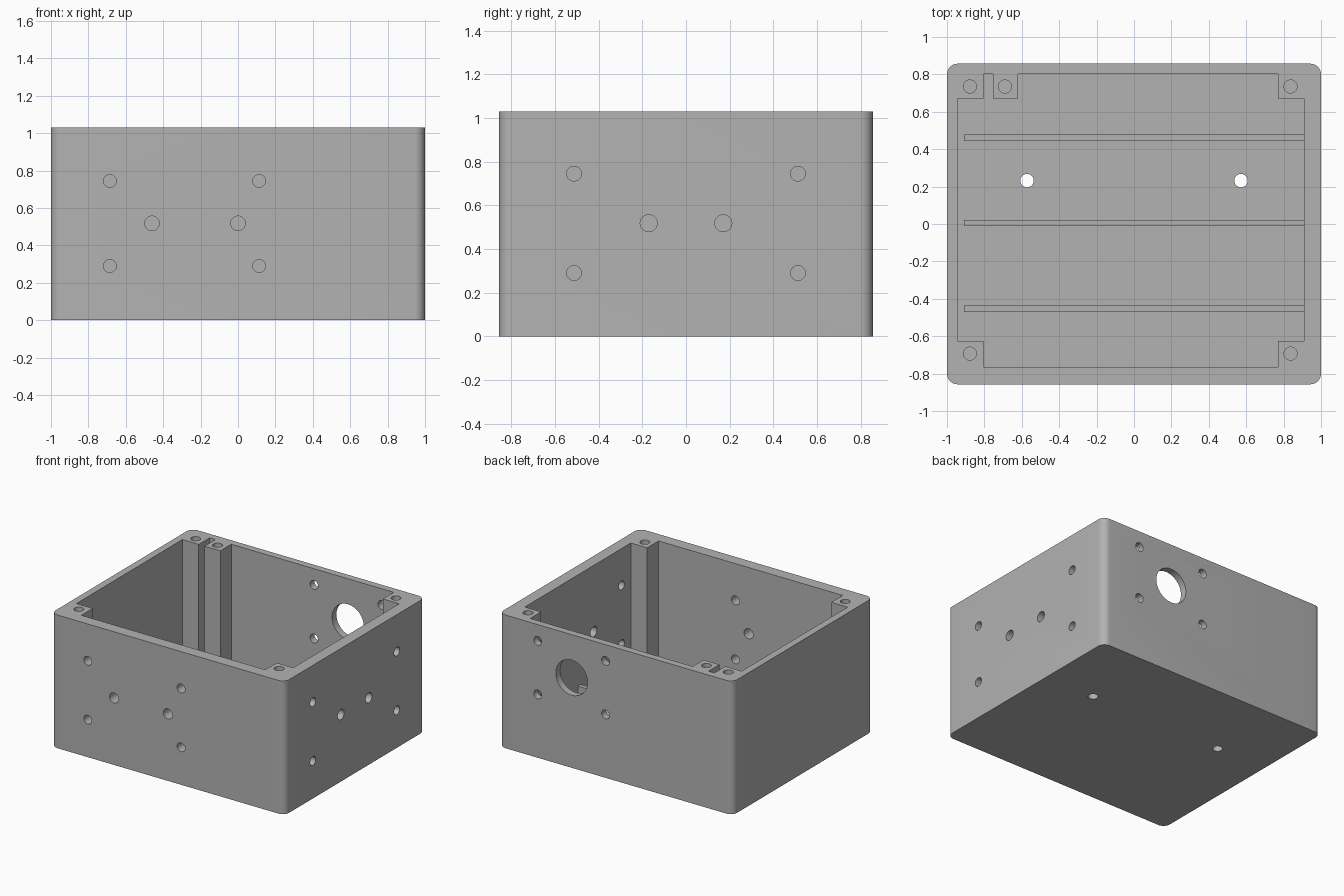
import bpy, bmesh
from math import radians
from mathutils import Matrix, Vector

if "Cube" in bpy.data.objects:
    bpy.data.objects.remove(bpy.data.objects["Cube"])

W, D, H = 1.0, 0.857, 1.03      # half width, half depth, height
FLOOR = 0.057

grey = bpy.data.materials.new("plain grey")
grey.use_nodes = True
grey.diffuse_color = (0.45, 0.45, 0.45, 1)
grey.node_tree.nodes["Principled BSDF"].inputs["Base Color"].default_value = grey.diffuse_color


def make_object(name, bm):
    bmesh.ops.recalc_face_normals(bm, faces=bm.faces)
    mesh = bpy.data.meshes.new(name)
    bm.to_mesh(mesh)
    bm.free()
    mesh.materials.append(grey)
    obj = bpy.data.objects.new(name, mesh)
    bpy.context.scene.collection.objects.link(obj)
    return obj


def block(bm, low, high):
    low, high = Vector(low), Vector(high)
    size = Matrix.Diagonal((*(high - low), 1))
    bmesh.ops.create_cube(bm, size=1, matrix=Matrix.Translation((low + high) / 2) @ size)


def drill(bm, centre, radius, length, axis):
    turn = {"x": Matrix.Rotation(radians(90), 4, "Y"),
            "y": Matrix.Rotation(radians(90), 4, "X"),
            "z": Matrix.Identity(4)}[axis]
    bmesh.ops.create_cone(bm, cap_ends=True, segments=32, radius1=radius, radius2=radius,
                          depth=length, matrix=Matrix.Translation(centre) @ turn)


# Outer body with rounded upright corners
bm = bmesh.new()
block(bm, (-W, -D, 0), (W, D, H))
upright = [e for e in bm.edges if abs(e.verts[0].co.z - e.verts[1].co.z) > 0.5]
bmesh.ops.bevel(bm, geom=upright, offset=0.057, segments=8, profile=0.5, affect="EDGES")
body = make_object("enclosure_body", bm)

# Cavity outline, stepping around the screw posts
outline = [(-0.945, -0.625), (-0.805, -0.625), (-0.805, -0.765), (0.77, -0.765),
           (0.77, -0.625), (0.91, -0.625), (0.91, 0.67), (0.77, 0.67),
           (0.77, 0.803), (-0.62, 0.803), (-0.62, 0.67), (-0.755, 0.67),
           (-0.755, 0.803), (-0.805, 0.803), (-0.805, 0.67), (-0.945, 0.67)]
bm = bmesh.new()
base = bm.faces.new([bm.verts.new((x, y, FLOOR)) for x, y in outline])
top = bmesh.ops.extrude_face_region(bm, geom=[base])["geom"]
bmesh.ops.translate(bm, vec=(0, 0, H), verts=[v for v in top if isinstance(v, bmesh.types.BMVert)])
cavity = make_object("cavity_cutter", bm)

# Drilled holes
SMALL, MEDIUM, LARGE = 0.034, 0.039, 0.136
bm = bmesh.new()
for z in (0.29, 0.745):
    for x in (-0.685, 0.113):                       # front mounting holes
        drill(bm, (x, -D, z), SMALL, 0.3, "y")
    for y in (-0.513, 0.513):                       # side mounting holes
        drill(bm, (W, y, z), SMALL, 0.3, "x")
for x in (-0.46, 0):
    drill(bm, (x, -D, 0.518), MEDIUM, 0.3, "y")
for y in (-0.171, 0.171):
    drill(bm, (W, y, 0.518), MEDIUM, 0.3, "x")
for x in (0.088, 0.668):                            # back connector holes
    for z in (0.49, 0.904):
        drill(bm, (x, D, z), SMALL, 0.2, "y")
drill(bm, (0.378, D, 0.697), LARGE, 0.2, "y")
for x in (-0.572, 0.572):                           # floor holes
    drill(bm, (x, 0.232, 0), 0.036, 0.3, "z")
for x, y in [(-0.877, 0.735), (-0.69, 0.735), (0.837, 0.735), (-0.877, -0.693), (0.837, -0.693)]:
    drill(bm, (x, y, H), 0.035, 0.46, "z")          # blind post holes
holes = make_object("hole_cutter", bm)

# Cut the body, then discard the cutters
for cutter in (cavity, holes):
    cutter.hide_render = True
    mod = body.modifiers.new(cutter.name, "BOOLEAN")
    mod.operation, mod.solver, mod.object = "DIFFERENCE", "EXACT", cutter
bpy.context.view_layer.update()
cut_mesh = bpy.data.meshes.new_from_object(body.evaluated_get(bpy.context.evaluated_depsgraph_get()))
body.modifiers.clear()
body.data = cut_mesh
for cutter in (cavity, holes):
    bpy.data.objects.remove(cutter)

# Floor ribs
for name, y in (("front", -0.453), ("middle", 0.005), ("back", 0.462)):
    bm = bmesh.new()
    block(bm, (-0.91, y - 0.017, FLOOR - 0.01), (0.915, y + 0.017, FLOOR + 0.114))
    make_object(name + "_floor_rib", bm)

# Smooth round surfaces, keep edges sharp
bpy.ops.object.select_all(action="DESELECT")
body.select_set(True)
bpy.context.view_layer.objects.active = body
bpy.ops.object.shade_smooth_by_angle(angle=radians(30))
